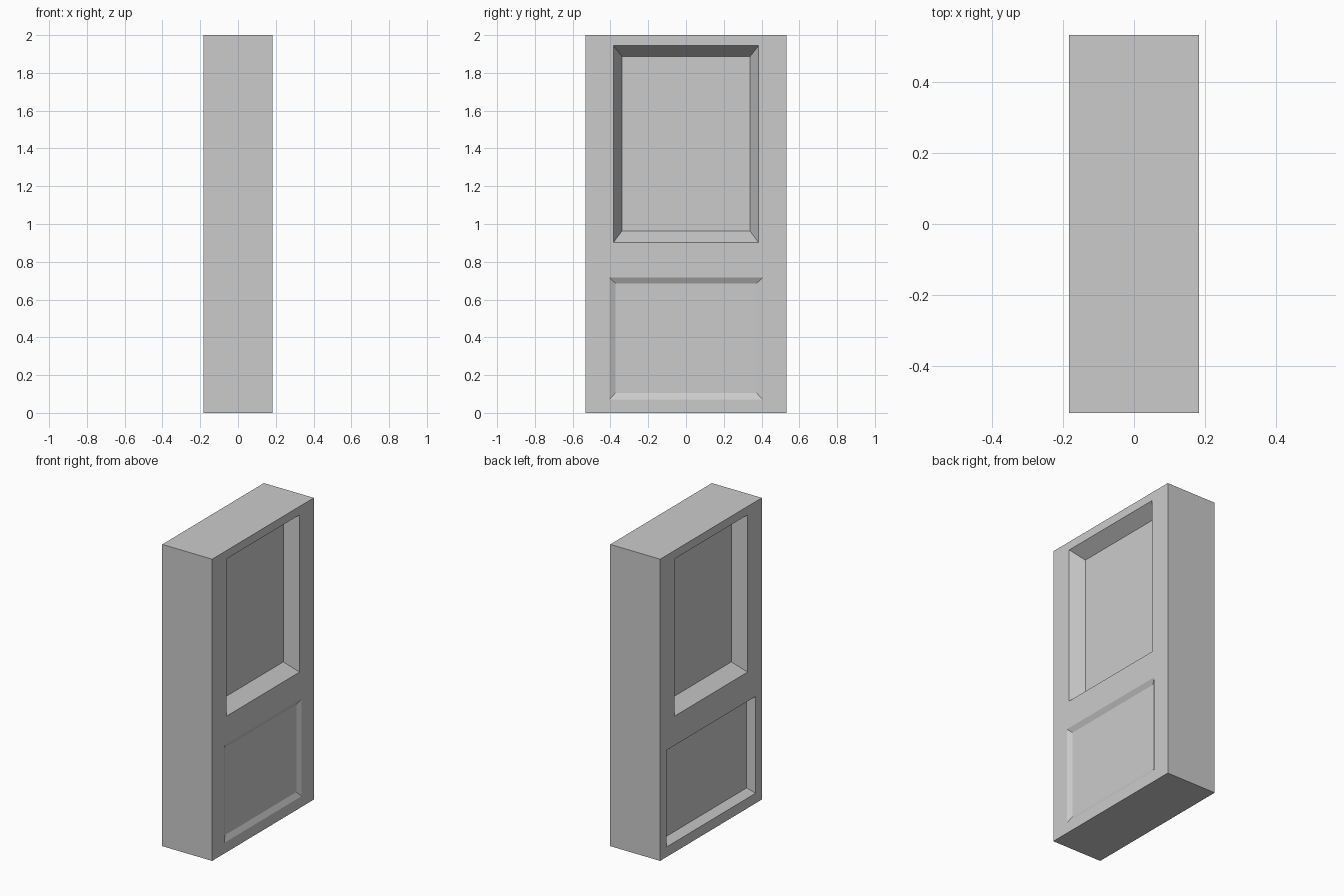
import bpy, bmesh

if "Cube" in bpy.data.objects:
    bpy.data.objects.remove(bpy.data.objects["Cube"])

HX, HY, H = 0.183, 0.532, 2.0


def make_object(name, bm):
    bm.normal_update()
    bmesh.ops.recalc_face_normals(bm, faces=bm.faces)
    mesh = bpy.data.meshes.new(name)
    bm.to_mesh(mesh)
    bm.free()
    obj = bpy.data.objects.new(name, mesh)
    bpy.context.collection.objects.link(obj)
    return obj


def panel_cutter(name, side, outer, inner, depth):
    """Tapered block; outer/inner = (half width, z low, z high), side = +1/-1."""
    out = 0.05  # overshoot beyond the slab face, continuing the same slope
    k = out / depth
    mouth = [o + (o - i) * k for o, i in zip(outer, inner)]
    bm = bmesh.new()
    bmesh.ops.create_cube(bm, size=2)
    for v in bm.verts:
        at_mouth = v.co.x > 0
        half, low, high = mouth if at_mouth else inner
        v.co = (side * (HX + (out if at_mouth else -depth)),
                half * v.co.y,
                high if v.co.z > 0 else low)
    obj = make_object(name, bm)
    # Mirrored blocks must still face outwards for the boolean
    if side < 0:
        check = bmesh.new()
        check.from_mesh(obj.data)
        if check.calc_volume(signed=True) < 0:
            bmesh.ops.reverse_faces(check, faces=check.faces)
            check.to_mesh(obj.data)
        check.free()
    obj.hide_render = True
    obj.hide_viewport = True
    obj.display_type = 'WIRE'
    return obj


# Door slab
bm = bmesh.new()
bmesh.ops.create_cube(bm, size=1)
for v in bm.verts:
    v.co = (v.co.x * 2 * HX, v.co.y * 2 * HY, (v.co.z + 0.5) * H)
door = make_object("door_slab", bm)

# Recessed panels: tall upper one on both faces, different lower ones
upper = ((0.384, 0.902, 1.944), (0.339, 0.963, 1.886), 0.088)
panels = [
    ("upper_panel_cutter_right", 1, *upper),
    ("upper_panel_cutter_left", -1, *upper),
    ("lower_panel_cutter_right", 1, (0.406, 0.071, 0.717), (0.373, 0.106, 0.685), 0.017),
    ("lower_panel_cutter_left", -1, (0.468, 0.067, 0.708), (0.443, 0.099, 0.676), 0.048),
]
for args in panels:
    mod = door.modifiers.new(args[0], 'BOOLEAN')
    mod.operation = 'DIFFERENCE'
    mod.solver = 'EXACT'
    mod.object = panel_cutter(*args)
